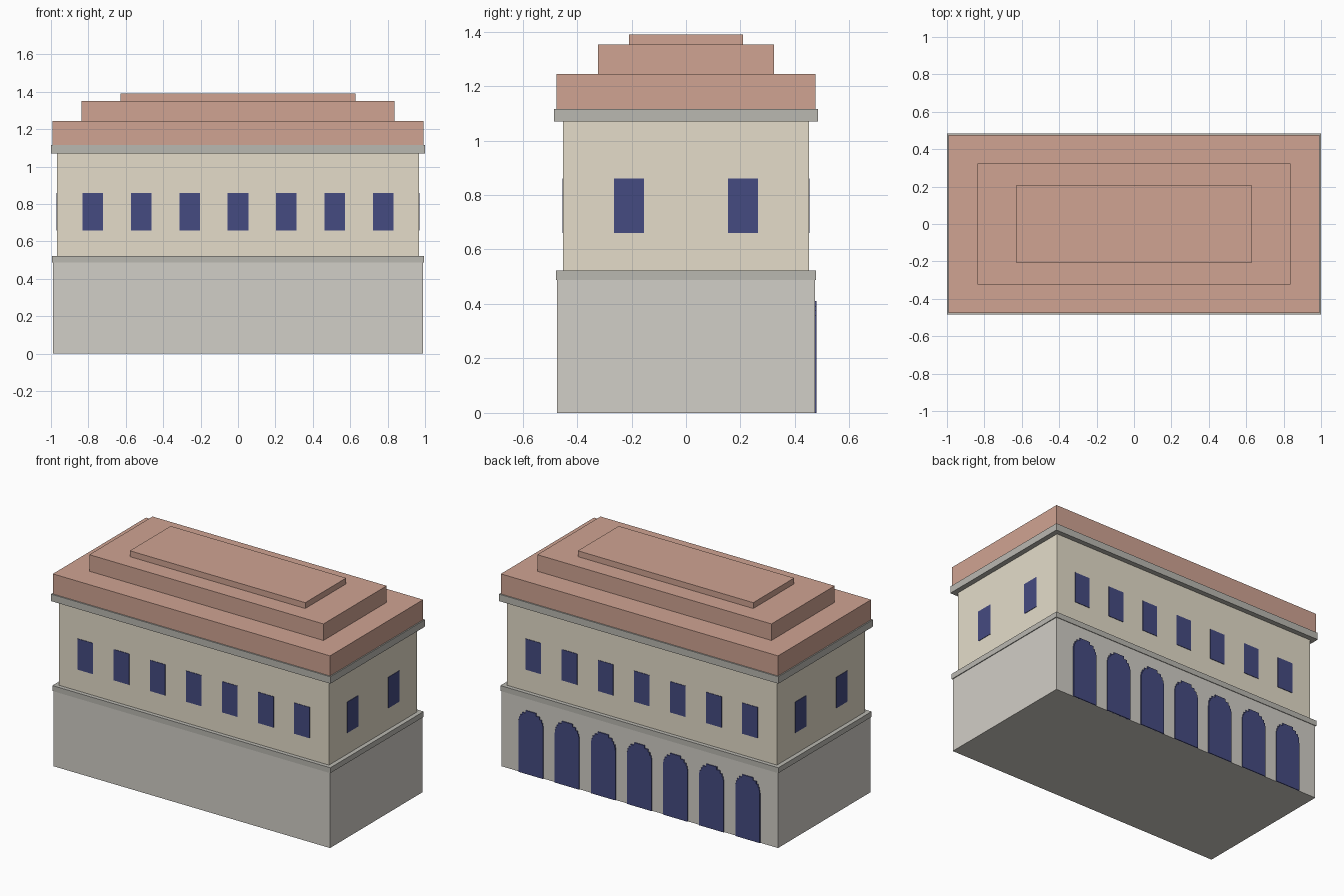
import bpy, bmesh, math

if "Cube" in bpy.data.objects:
    bpy.data.objects.remove(bpy.data.objects["Cube"])


def material(name, rgb):
    m = bpy.data.materials.new(name)
    m.diffuse_color = (*rgb, 1)
    m.use_nodes = True
    m.node_tree.nodes["Principled BSDF"].inputs["Base Color"].default_value = m.diffuse_color
    return m


STONE = material("stone", (0.64, 0.62, 0.57))
TRIM = material("trim", (0.49, 0.48, 0.44))
PLASTER = material("plaster", (0.78, 0.72, 0.59))
TILE = material("roof_tile", (0.63, 0.37, 0.29))
GLASS = material("dark_opening", (0.06, 0.07, 0.22))


def finish(name, bm, mat):
    bmesh.ops.recalc_face_normals(bm, faces=bm.faces)
    mesh = bpy.data.meshes.new(name)
    bm.to_mesh(mesh)
    bm.free()
    mesh.materials.append(mat)
    obj = bpy.data.objects.new(name, mesh)
    bpy.context.collection.objects.link(obj)
    return obj


def box(name, center, size, mat):
    bm = bmesh.new()
    bmesh.ops.create_cube(bm, size=1)
    for v in bm.verts:
        v.co = [c + s * k for c, s, k in zip(center, size, v.co)]
    return finish(name, bm, mat)


def block(name, hx, hy, z0, z1, mat):
    return box(name, (0, 0, (z0 + z1) / 2), (2 * hx, 2 * hy, z1 - z0), mat)


# Stacked building volumes
block("ground_floor", 0.99, 0.473, 0, 0.49, STONE)
block("string_course", 0.995, 0.477, 0.487, 0.522, TRIM)
block("upper_floor", 0.967, 0.451, 0.51, 1.08, PLASTER)
block("cornice", 1.0, 0.484, 1.07, 1.115, TRIM)

# Stepped roof
block("roof_lower", 0.992, 0.476, 1.115, 1.245, TILE)
block("roof_middle", 0.838, 0.323, 1.245, 1.352, TILE)
block("roof_top", 0.628, 0.209, 1.352, 1.39, TILE)

# Upper windows on all four sides
BAYS = [0.2585 * i for i in range(-3, 4)]
for side, label in ((-1, "front"), (1, "back")):
    for i, x in enumerate(BAYS):
        box(f"{label}_window_{i + 1}", (x, side * 0.449, 0.76), (0.11, 0.01, 0.2), GLASS)
for side, label in ((-1, "left"), (1, "right")):
    for i, y in enumerate((-0.21, 0.21)):
        box(f"{label}_window_{i + 1}", (side * 0.965, y, 0.76), (0.01, 0.11, 0.2), GLASS)


# Arcade openings on the back, each with a stepped round head
def arch(name, x, radius, top, y0, y1, steps):
    spring = top - radius
    right = [(radius, 0), (radius, spring)]
    for k in range(steps):
        w = radius * math.sqrt(1 - ((k + 0.5) / steps) ** 2)
        right += [(w, spring + radius * k / steps), (w, spring + radius * (k + 1) / steps)]
    outline = right + [(-w, z) for w, z in reversed(right)]
    bm = bmesh.new()
    face = bm.faces.new([bm.verts.new((x + w, y0, z)) for w, z in outline])
    ext = bmesh.ops.extrude_face_region(bm, geom=[face])
    moved = [g for g in ext["geom"] if isinstance(g, bmesh.types.BMVert)]
    bmesh.ops.translate(bm, verts=moved, vec=(0, y1 - y0, 0))
    return finish(name, bm, GLASS)


for i, x in enumerate(BAYS):
    arch(f"arch_opening_{i + 1}", x, 0.0875, 0.41, 0.468, 0.479, 5)
